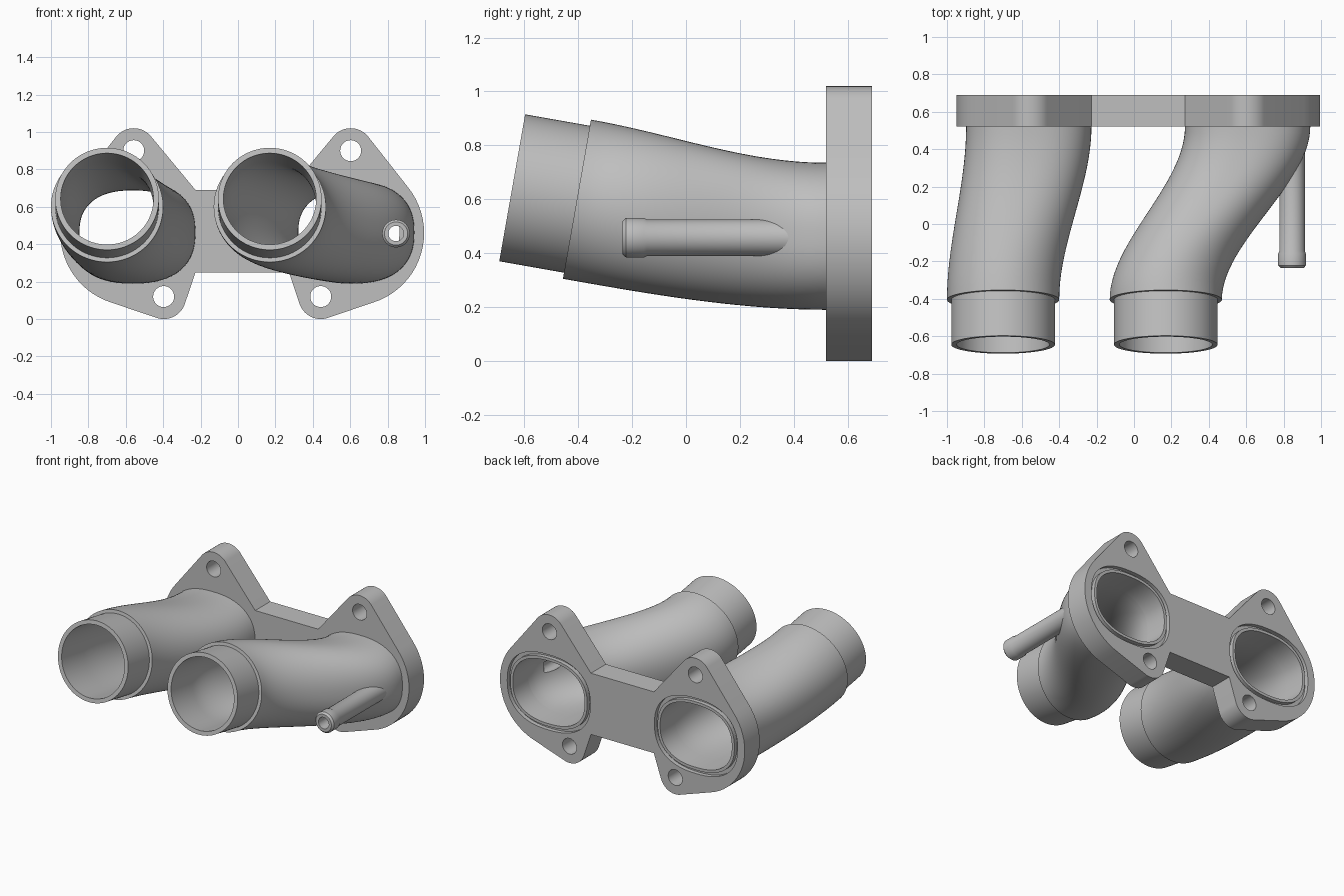
import bpy, bmesh, math
from math import sin, cos, pi, radians
from mathutils import Vector
from mathutils.geometry import convex_hull_2d

old = bpy.data.objects.get("Cube")
if old:
    bpy.data.objects.remove(old, do_unlink=True)

grey = bpy.data.materials.new("cast_grey")
grey.use_nodes = True
grey.diffuse_color = (0.52, 0.52, 0.52, 1)
grey.node_tree.nodes["Principled BSDF"].inputs["Base Color"].default_value = grey.diffuse_color

SEG = 96
TILT = radians(10)
MID_X = 0.0225             # mirror plane of the flange
FRONT, BACK = 0.52, 0.69   # flange faces
SHOULDER = Vector((0, -0.405, 0.60))
PORT_Z = 0.4625


def add_object(name, bm):
    bmesh.ops.recalc_face_normals(bm, faces=bm.faces[:])
    mesh = bpy.data.meshes.new(name)
    bm.to_mesh(mesh)
    bm.free()
    mesh.materials.append(grey)
    obj = bpy.data.objects.new(name, mesh)
    bpy.context.collection.objects.link(obj)
    return obj


def loft(name, rings, closed=False):
    """Skin a list of rings; cap the ends, or join last to first."""
    bm = bmesh.new()
    loops = [[bm.verts.new(p) for p in ring] for ring in rings]
    pairs = list(zip(loops, loops[1:]))
    if closed:
        pairs.append((loops[-1], loops[0]))
    else:
        bm.faces.new(loops[0])
        bm.faces.new(loops[-1])
    for a, b in pairs:
        n = len(a)
        for i in range(n):
            j = (i + 1) % n
            bm.faces.new((a[i], a[j], b[j], b[i]))
    return add_object(name, bm)


def oval(centre, w, h, power=2.0, tilt=0.0):
    """Superellipse ring facing y, leaning back by tilt."""
    ring = []
    for i in range(SEG):
        a = 2 * pi * i / SEG
        u = w * math.copysign(abs(cos(a)) ** (2 / power), cos(a))
        v = h * math.copysign(abs(sin(a)) ** (2 / power), sin(a))
        ring.append(Vector(centre) + Vector((u, v * sin(tilt), v * cos(tilt))))
    return ring


def rod(name, x, z, profile):
    """Round part along y from (y, radius) pairs."""
    return loft(name, [oval((x, y, z), r, r) for y, r in profile])


def cut(obj, cutters):
    for c in cutters:
        c.hide_render = True
        mod = obj.modifiers.new("cut", 'BOOLEAN')
        mod.operation, mod.solver, mod.object = 'DIFFERENCE', 'EXACT', c
    bpy.context.view_layer.update()
    deps = bpy.context.evaluated_depsgraph_get()
    mesh = bpy.data.meshes.new_from_object(obj.evaluated_get(deps))
    obj.modifiers.clear()
    obj.data = mesh


def inlet_ring(inlet_x, dist, r):
    """Ring on the straight tilted inlet, dist ahead of the shoulder."""
    c = SHOULDER + Vector((inlet_x, -dist * cos(TILT), dist * sin(TILT)))
    return oval(c, r, r, 2.0, TILT)


def runner_rings(inlet_x, port_x, r, w, h, steps=28):
    """Rings from the round shoulder to the oval port along an S-curve."""
    rings = []
    length = FRONT - SHOULDER.y
    for i in range(steps + 1):
        t = i / steps
        s = t * t * (3 - 2 * t)
        lead = t * (1 - t) ** 2 * -math.tan(TILT) * length
        c = (inlet_x + (port_x - inlet_x) * s,
             SHOULDER.y + length * t,
             SHOULDER.z + (PORT_Z - SHOULDER.z) * s + lead)
        rings.append(oval(c, r + (w - r) * s, r + (h - r) * s,
                          2 + 0.4 * s, TILT * (1 - s)))
    return rings


# Flange outline: two eared lobes joined by a narrow bridge
EARS = ((0.58, 0.90), (0.42, 0.12))


def lobe_outline(side):
    pts = [Vector((0.25, 0.69)), Vector((0.25, 0.25))]
    circles = [(x, z, 0.12) for x, z in EARS] + [(0.5825, 0.46, 0.39)]
    for x, z, r in circles:
        for i in range(64):
            a = 2 * pi * i / 64
            if r < 0.2 or cos(a) > -0.01:
                pts.append(Vector((x + r * cos(a), z + r * sin(a))))
    order = convex_hull_2d(pts)
    # walk the outside from one bridge corner to the other
    k = order.index(0)
    order = order[k:] + order[:k]
    if order[1] == 1:
        order = order[1:] + order[:1]
    else:
        order.reverse()
        order = order[order.index(1):] + order[:order.index(1)]
    return [Vector((MID_X + side * pts[i].x, pts[i].y)) for i in order]


right_half = lobe_outline(-1)
left_half = lobe_outline(1)
outline = left_half + right_half[::-1]
flange = loft("flange", [[(p.x, y, p.y) for p in outline] for y in (FRONT, BACK)])

# Runners with their bores and seal grooves
runners, flange_cutters, bores = {}, [], {}
for label, side, inlet_x in (("right", -1, -0.70), ("left", 1, 0.17)):
    port_x = MID_X + side * 0.585
    rings = [inlet_ring(inlet_x, 0.244, 0.277), inlet_ring(inlet_x, 0, 0.277)]
    rings += runner_rings(inlet_x, port_x, 0.30, 0.335, 0.273)
    runners[label] = loft(label + "_runner", rings)

    rings = [inlet_ring(inlet_x, 0.30, 0.248)]
    rings += runner_rings(inlet_x, port_x, 0.248, 0.285, 0.225)
    rings.append(oval((port_x, BACK + 0.05, PORT_Z), 0.285, 0.225, 2.4))
    bores[label] = loft(label + "_bore_cutter", rings)

    groove = [oval((port_x, y, PORT_Z), 0.285 + d, 0.225 + d, 2.4)
              for y, d in ((0.66, 0.02), (0.71, 0.02), (0.71, 0.045), (0.66, 0.045))]
    flange_cutters += [bores[label], loft(label + "_groove_cutter", groove, closed=True)]

    # Bolt holes through the ears
    for x, z in EARS:
        flange_cutters.append(rod("bolt_hole_cutter", MID_X + side * x, z,
                                  ((FRONT - 0.1, 0.056), (BACK + 0.1, 0.056))))

# Hose nipple with a thicker rounded tip
NX, NZ = 0.845, 0.457
nipple = rod("hose_nipple", NX, NZ,
             ((-0.235, 0.062), (-0.222, 0.074), (-0.158, 0.074),
              (-0.145, 0.068), (0.40, 0.068)))
nipple_hole = rod("nipple_hole_cutter", NX, NZ, ((-0.3, 0.041), (0.38, 0.041)))

cut(flange, flange_cutters)
cut(runners["right"], [bores["right"]])
cut(runners["left"], [bores["left"], nipple_hole])
cut(nipple, [bores["left"], nipple_hole])

for c in flange_cutters + [nipple_hole]:
    bpy.data.objects.remove(c, do_unlink=True)

# Smooth shading with crisp machined edges
bpy.ops.object.select_all(action='DESELECT')
for obj in (flange, runners["right"], runners["left"], nipple):
    obj.select_set(True)
    bpy.context.view_layer.objects.active = obj
bpy.ops.object.shade_smooth_by_angle(angle=radians(30))
